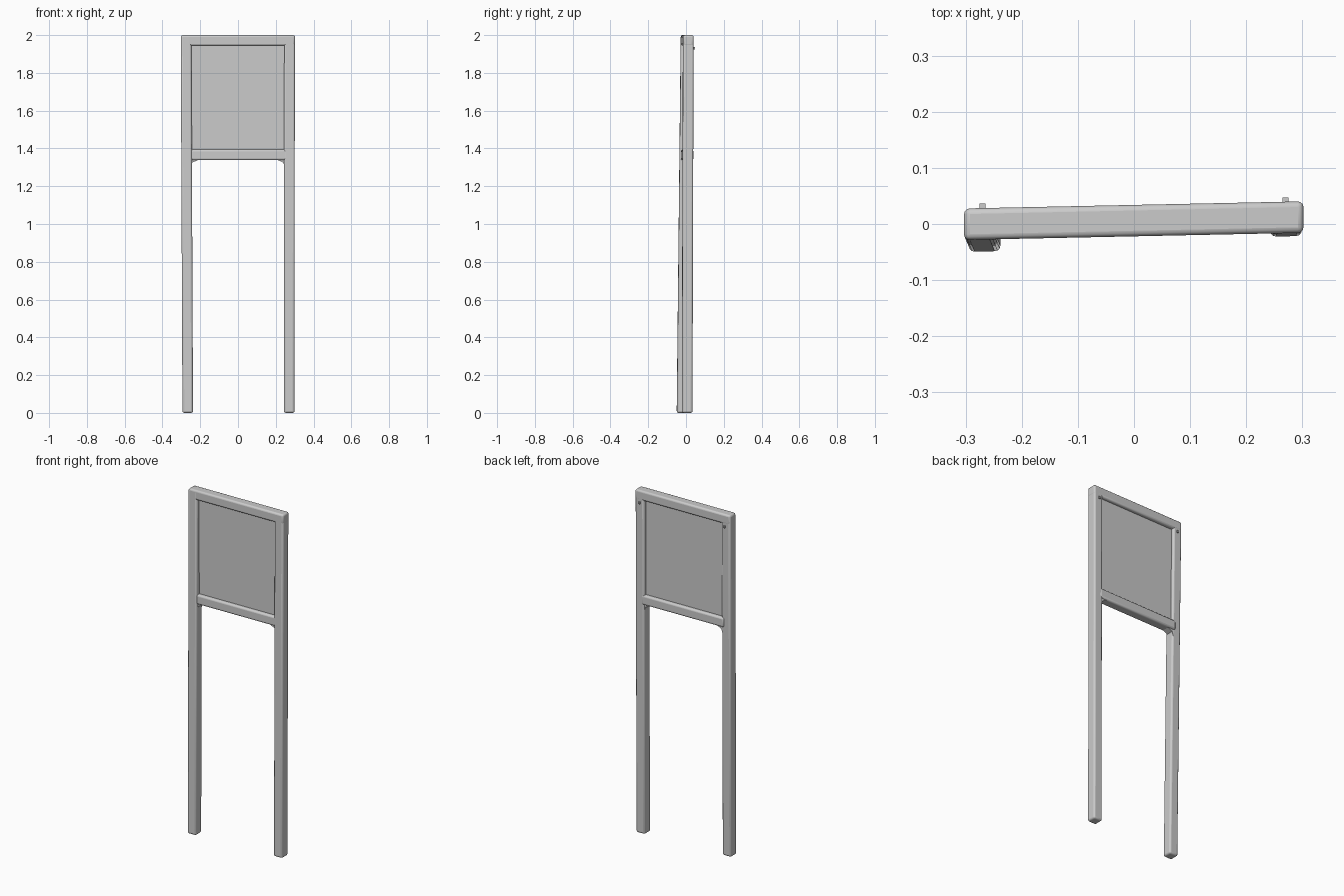
import bpy, bmesh
from mathutils import Vector

if "Cube" in bpy.data.objects:
    bpy.data.objects.remove(bpy.data.objects["Cube"])

SLOPE = 0.021  # the whole frame is turned slightly about z


def mid_y(x):
    return 0.006 + SLOPE * x


def bar(name, a, b, u, v, bevel=0.01):
    """Bevelled bar from a to b; u and v are half-size vectors of its section."""
    bm = bmesh.new()
    u, v = Vector(u), Vector(v)
    rings = [[bm.verts.new(Vector(p) + i * u + j * v)
              for i, j in ((-1, -1), (1, -1), (1, 1), (-1, 1))] for p in (a, b)]
    bm.faces.new(rings[0][::-1])
    bm.faces.new(rings[1])
    for k in range(4):
        n = (k + 1) % 4
        bm.faces.new((rings[0][k], rings[0][n], rings[1][n], rings[1][k]))
    bmesh.ops.recalc_face_normals(bm, faces=bm.faces)
    return finish(name, bm, bevel)


def finish(name, bm, bevel):
    mesh = bpy.data.meshes.new(name)
    bm.to_mesh(mesh)
    bm.free()
    ob = bpy.data.objects.new(name, mesh)
    bpy.context.collection.objects.link(ob)
    if bevel:
        mod = ob.modifiers.new("rounded_edges", 'BEVEL')
        mod.width, mod.segments = bevel, 3
    bpy.context.view_layer.objects.active = ob
    ob.select_set(True)
    bpy.ops.object.shade_smooth_by_angle(angle=0.6)
    ob.select_set(False)
    return ob


H = 0.028
side = (H, H * SLOPE, 0)
deep = (0, H, 0)
tall = (0, 0, H)

# Legs running the full height, the left one leaning forward at the foot
bar("left_post", (-0.266, -0.021, 0), (-0.275, mid_y(-0.275), 1.999), side, deep)
bar("right_post", (0.271, 0.006, 0), (0.273, mid_y(0.273), 1.999), side, deep)

# Rails across the head
for name, z in (("top_rail", 1.972), ("bottom_rail", 1.366)):
    x = 0.302 if name == "top_rail" else 0.262
    bar(name, (-x, mid_y(-x), z), (x, mid_y(x), z), deep, tall)

# Thin sign board set back inside the frame
bar("panel", (0, mid_y(0), 1.375), (0, mid_y(0), 1.965),
    (0.26, 0.26 * SLOPE, 0), (0, 0.008, 0), 0)

# Small gussets below the bottom rail and clips at the back
for tag, s in (("left", -1), ("right", 1)):
    bm = bmesh.new()
    edge = -0.25 if s < 0 else 0.248
    outline = [(edge, 1.30), (edge - s * 0.008, 1.325),
               (edge - s * 0.045, 1.342), (edge, 1.345)]
    verts = [bm.verts.new((x, mid_y(x) - 0.02, z)) for x, z in outline]
    face = bm.faces.new(verts)
    ext = bmesh.ops.extrude_face_region(bm, geom=[face])
    bmesh.ops.translate(bm, vec=(0, 0.04, 0),
                        verts=[g for g in ext["geom"] if isinstance(g, bmesh.types.BMVert)])
    bmesh.ops.recalc_face_normals(bm, faces=bm.faces)
    finish(tag + "_gusset", bm, 0)
    x = s * 0.27
    bar(tag + "_clip", (x, mid_y(x) + 0.02, 1.93), (x, mid_y(x) + 0.036, 1.93),
        (0.005, 0, 0), (0, 0, 0.006), 0)
